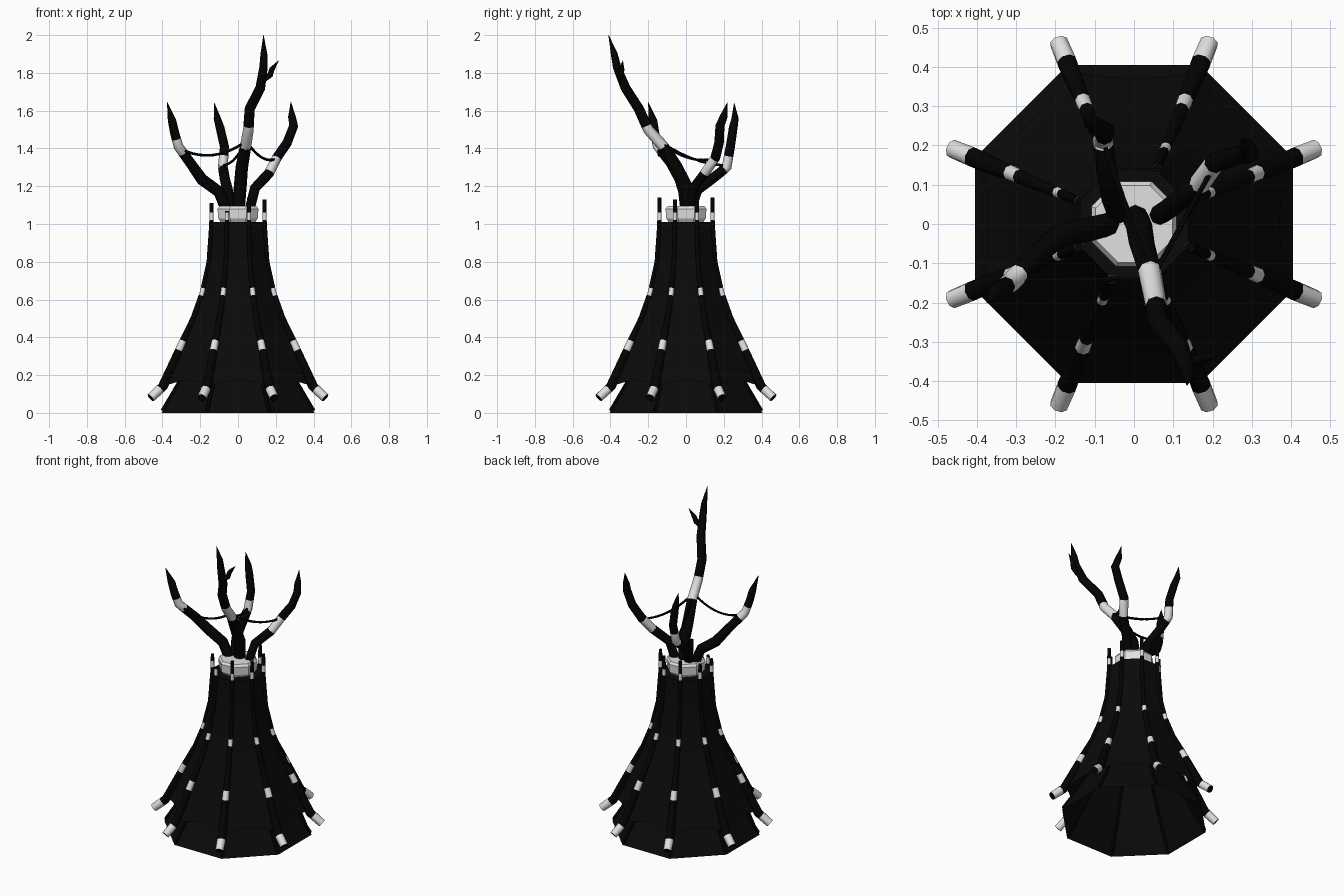
import bpy, bmesh, math
from mathutils import Vector

cube = bpy.data.objects.get("Cube")
if cube:
    bpy.data.objects.remove(cube)


def material(name, value):
    m = bpy.data.materials.new(name)
    m.use_nodes = True
    col = (value, value, value, 1)
    m.diffuse_color = col
    bsdf = m.node_tree.nodes["Principled BSDF"]
    bsdf.inputs["Base Color"].default_value = col
    bsdf.inputs["Roughness"].default_value = 0.9
    return m


WOOD = material("charred wood", 0.001)
HIDE = material("black hide", 0.003)
PALE = material("pale wrapping", 0.75)


def finish(name, bm, mats, smooth=None):
    bmesh.ops.recalc_face_normals(bm, faces=bm.faces)
    mesh = bpy.data.meshes.new(name)
    bm.to_mesh(mesh)
    bm.free()
    for m in mats:
        mesh.materials.append(m)
    ob = bpy.data.objects.new(name, mesh)
    bpy.context.collection.objects.link(ob)
    if smooth:
        bpy.ops.object.select_all(action="DESELECT")
        ob.select_set(True)
        bpy.context.view_layer.objects.active = ob
        bpy.ops.object.shade_smooth_by_angle(angle=math.radians(smooth))
    return ob


def split_at(points, heights):
    """Insert path points where the path crosses the given heights."""
    out = [points[0]]
    for a, b in zip(points, points[1:]):
        cuts = [(h - a[2]) / (b[2] - a[2]) for h in heights if (h - a[2]) * (h - b[2]) < 0]
        out += [a.lerp(b, t) for t in sorted(cuts)] + [b]
    return out


def tube(name, path, bands=(), sides=8):
    """Sweep a ring along (x, y, z, radius) points; z bands become pale."""
    pts = split_at([Vector(p) for p in path], [h for band in bands for h in band])
    bm = bmesh.new()
    rings = []
    for i, p in enumerate(pts):
        d = (pts[min(i + 1, len(pts) - 1)].xyz - pts[max(i - 1, 0)].xyz).normalized()
        ref = Vector((0, 1, 0)) if abs(d.y) < 0.9 else Vector((1, 0, 0))
        u = d.cross(ref).normalized()
        v = d.cross(u)
        ring = []
        for k in range(sides):
            a = math.tau * k / sides
            ring.append(bm.verts.new(p.xyz + (u * math.cos(a) + v * math.sin(a)) * p.w))
        rings.append(ring)
    for i, (r, s) in enumerate(zip(rings, rings[1:])):
        z = (pts[i].z + pts[i + 1].z) / 2
        for k in range(sides):
            n = (k + 1) % sides
            f = bm.faces.new((r[k], r[n], s[n], s[k]))
            f.material_index = int(any(lo < z < hi for lo, hi in bands))
    bm.faces.new(rings[0])
    bm.faces.new(rings[-1])
    return finish(name, bm, [WOOD, PALE], 50)


def octagon(name, profile, mat, scallop=0.0, steps=4, cap=False):
    """Eight-sided shell from (side distance, z) rings; first ring may be scalloped."""
    bm = bmesh.new()
    rings = []
    for i, (dist, z) in enumerate(profile):
        ring = []
        for side in range(8):
            a = math.pi / 4 * side
            for s in range(steps):
                t = s / steps
                off = (2 * t - 1) * math.tan(math.pi / 8)
                lift = scallop * math.sin(math.pi * t) if i == 0 else 0
                r = dist - lift * 0.55
                ring.append(bm.verts.new((r * (math.cos(a) - off * math.sin(a)),
                                          r * (math.sin(a) + off * math.cos(a)), z + lift)))
        rings.append(ring)
    for r, s in zip(rings, rings[1:]):
        for k in range(len(r)):
            n = (k + 1) % len(r)
            bm.faces.new((r[k], r[n], s[n], s[k]))
    if cap:
        bm.faces.new(rings[-1])
    return finish(name, bm, [mat], 30)


# Hide covering, inner skirt and pale plug at the top
octagon("hide_cover", [(0.385, 0.145), (0.34, 0.24), (0.29, 0.36), (0.235, 0.5), (0.187, 0.64),
                       (0.155, 0.8), (0.143, 0.92), (0.138, 1.01)], HIDE, scallop=0.027, cap=True)
octagon("inner_skirt", [(0.405, 0), (0.32, 0.15), (0.2, 0.38)], HIDE, steps=1)
octagon("top_plug", [(0.085, 1.0), (0.105, 1.03), (0.108, 1.08), (0.098, 1.095)], PALE, steps=1, cap=True)

# Eight tent poles with pale wrappings, and ribs inside the skirt
pole = [(0.5, 0.08, 0.024), (0.43, 0.14, 0.026), (0.325, 0.36, 0.02), (0.255, 0.5, 0.016),
        (0.203, 0.64, 0.014), (0.167, 0.8, 0.012), (0.152, 1.0, 0.012)]
pole_tops = [1.13, 1.14, 1.14, 1.11, 1.1, 1.07, 1.14, 1.13]
wraps = [(0.0, 0.125), (0.33, 0.38), (0.62, 0.66), (1.02, 1.06)]
for k, top in enumerate(pole_tops):
    a = math.pi / 8 + math.pi / 4 * k
    c, s = math.cos(a), math.sin(a)
    path = pole + [(0.152, top, 0.01)]
    tube(f"tent_pole_{k + 1}", [(r * c, r * s, z, w) for r, z, w in path], wraps)
    rib = [(0.43, 0.012, 0.012), (0.345, 0.15, 0.01), (0.22, 0.37, 0.008)]
    tube(f"skirt_rib_{k + 1}", [(r * c, r * s, z, w) for r, z, w in rib], sides=6)

# Bare branches growing out of the plug
tube("tall_branch", [(0, 0.02, 1.05, 0.034), (0.012, 0, 1.2, 0.034), (0.02, -0.05, 1.3, 0.033),
                     (0.04, -0.12, 1.41, 0.03), (0.055, -0.2, 1.5, 0.028), (0.062, -0.25, 1.61, 0.027),
                     (0.118, -0.32, 1.72, 0.026), (0.135, -0.365, 1.83, 0.022), (0.137, -0.38, 1.9, 0.018),
                     (0.135, -0.41, 2.0, 0.001)], [(1.41, 1.52)])
tube("tall_branch_fork", [(0.135, -0.35, 1.76, 0.012), (0.17, -0.345, 1.79, 0.016),
                          (0.18, -0.34, 1.82, 0.014), (0.215, -0.335, 1.865, 0.001)])
tube("right_branch", [(-0.06, 0, 1.07, 0.03), (-0.1, -0.01, 1.17, 0.031), (-0.19, -0.03, 1.235, 0.031),
                      (-0.25, -0.08, 1.32, 0.027), (-0.315, -0.15, 1.41, 0.026), (-0.335, -0.165, 1.48, 0.024),
                      (-0.35, -0.175, 1.55, 0.022), (-0.375, -0.2, 1.645, 0.001)], [(1.38, 1.45)])
tube("left_branch", [(0.06, 0.02, 1.07, 0.026), (0.09, 0.04, 1.19, 0.027), (0.165, 0.1, 1.27, 0.027),
                     (0.205, 0.155, 1.35, 0.026), (0.26, 0.175, 1.43, 0.025), (0.295, 0.18, 1.52, 0.024),
                     (0.285, 0.2, 1.57, 0.02), (0.28, 0.22, 1.645, 0.001)], [(1.27, 1.345)])
tube("back_branch", [(-0.04, 0.02, 1.07, 0.028), (-0.055, 0.06, 1.18, 0.028), (-0.07, 0.14, 1.24, 0.027),
                     (-0.08, 0.215, 1.3, 0.026), (-0.072, 0.235, 1.41, 0.024), (-0.095, 0.25, 1.51, 0.023),
                     (-0.11, 0.26, 1.56, 0.019), (-0.125, 0.255, 1.64, 0.001)], [(1.29, 1.36)])


# Sagging ropes strung from the tall branch to the others
def rope(name, end, sag):
    a, b = Vector((0.045, -0.14, 1.44)), Vector(end)
    path = []
    for i in range(11):
        t = i / 10
        p = a.lerp(b, t)
        path.append((p.x, p.y, p.z - sag * 4 * t * (1 - t), 0.007))
    tube(name, path, sides=6)


rope("right_rope", (-0.31, -0.145, 1.4), 0.055)
rope("left_rope", (0.205, 0.15, 1.345), 0.04)
rope("back_rope", (-0.08, 0.215, 1.31), 0.03)
